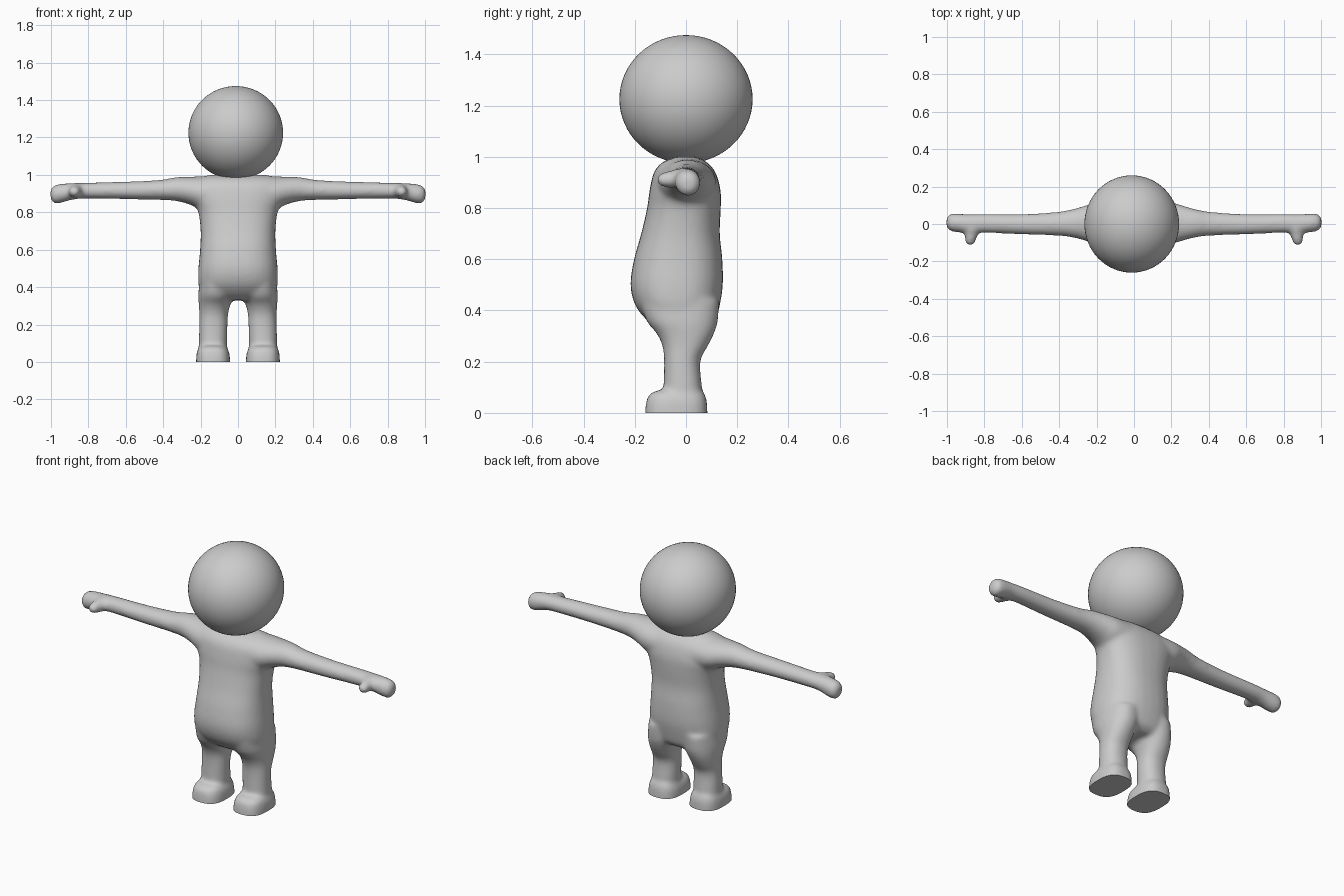
import bpy, bmesh, math
from mathutils import Vector

if "Cube" in bpy.data.objects:
    bpy.data.objects.remove(bpy.data.objects["Cube"])

grey = bpy.data.materials.new("soft_grey")
grey.diffuse_color = (0.6, 0.6, 0.6, 1)
grey.use_nodes = True
grey.node_tree.nodes["Principled BSDF"].inputs["Base Color"].default_value = grey.diffuse_color
RING = 32


def spline(keys, steps=5):
    """Catmull-Rom interpolation through the key sections."""
    out = []
    for i in range(len(keys) - 1):
        p = [keys[max(0, min(len(keys) - 1, i + k))] for k in (-1, 0, 1, 2)]
        for s in range(steps):
            t = s / steps
            out.append([0.5 * (2 * b + (c - a) * t + (2 * a - 5 * b + 4 * c - d) * t * t
                               + (3 * b - a - 3 * c + d) * t ** 3) for a, b, c, d in zip(*p)])
    return out + [list(keys[-1])]


def loft(bm, keys, axis, power=2.0):
    """Closed tube; each key is (position, u_min, u_max, v_min, v_max)."""
    rings = []
    for pos, u0, u1, v0, v1 in spline(keys):
        ring = []
        for k in range(RING):
            a = 2 * math.pi * k / RING
            c, s = math.cos(a), math.sin(a)
            u = (u0 + u1) / 2 + (u1 - u0) / 2 * math.copysign(abs(c) ** (2 / power), c)
            v = (v0 + v1) / 2 + (v1 - v0) / 2 * math.copysign(abs(s) ** (2 / power), s)
            ring.append(bm.verts.new((u, v, pos) if axis == "z" else (pos, u, v)))
        rings.append(ring)
    for a, b in zip(rings, rings[1:]):
        for k in range(RING):
            bm.faces.new((a[k], a[(k + 1) % RING], b[(k + 1) % RING], b[k]))
    bm.faces.new(rings[0][::-1])
    bm.faces.new(rings[-1])


body = bmesh.new()

# Torso: x range, then y range at each height
loft(body, [(0.33, -0.16, 0.16, -0.10, 0.08), (0.36, -0.195, 0.195, -0.15, 0.115),
            (0.42, -0.212, 0.212, -0.198, 0.132), (0.50, -0.212, 0.212, -0.217, 0.144),
            (0.60, -0.203, 0.203, -0.203, 0.142), (0.70, -0.200, 0.200, -0.175, 0.132),
            (0.80, -0.212, 0.212, -0.152, 0.136), (0.87, -0.24, 0.24, -0.142, 0.135),
            (0.94, -0.25, 0.25, -0.125, 0.115), (0.98, -0.22, 0.22, -0.09, 0.08),
            (1.0, -0.15, 0.15, -0.04, 0.04)], "z", 2.4)

for side in (1, -1):
    # Arm with mitten hand: y range, then z range along x
    arm = [(0.10, -0.125, 0.12, 0.80, 0.995), (0.20, -0.107, 0.115, 0.815, 0.992),
           (0.26, -0.09, 0.099, 0.842, 0.990), (0.33, -0.072, 0.079, 0.860, 0.988),
           (0.42, -0.062, 0.064, 0.866, 0.973), (0.60, -0.056, 0.053, 0.870, 0.964),
           (0.80, -0.047, 0.053, 0.873, 0.959), (0.88, -0.05, 0.052, 0.868, 0.957),
           (0.94, -0.045, 0.056, 0.852, 0.953), (0.975, -0.04, 0.056, 0.846, 0.947),
           (0.995, -0.028, 0.045, 0.858, 0.935), (1.003, -0.01, 0.025, 0.88, 0.915)]
    loft(body, [(side * k[0], *k[1:]) for k in arm], "x")

    # Thumb
    for i in range(6):
        t = i / 5
        ball = bmesh.ops.create_icosphere(body, subdivisions=2, radius=0.043 - 0.012 * t)
        bmesh.ops.translate(body, verts=ball["verts"],
                            vec=(side * (0.865 + 0.01 * t), -0.02 - 0.065 * t, 0.915 - 0.005 * t))

    # Leg: x range, then y range at each height
    leg = [(0.03, 0.06, 0.21, -0.09, 0.06), (0.10, 0.058, 0.21, -0.088, 0.062),
           (0.20, 0.056, 0.207, -0.086, 0.056), (0.26, 0.052, 0.207, -0.092, 0.085),
           (0.31, 0.04, 0.21, -0.115, 0.110), (0.36, 0.02, 0.212, -0.155, 0.125),
           (0.44, 0.02, 0.205, -0.18, 0.13)]
    # Foot, running below the floor so the sole can be cut flat
    foot = [(-0.06, 0.042, 0.224, -0.160, 0.084), (0.0, 0.042, 0.224, -0.160, 0.084),
            (0.04, 0.045, 0.222, -0.156, 0.082), (0.07, 0.055, 0.214, -0.145, 0.075),
            (0.088, 0.075, 0.195, -0.115, 0.062)]
    for keys, power in ((leg, 2.2), (foot, 2.8)):
        loft(body, [(k[0], *sorted((side * k[1], side * k[2])), k[3], k[4]) for k in keys],
             "z", power)

bmesh.ops.recalc_face_normals(body, faces=body.faces)
mesh = bpy.data.meshes.new("body")
body.to_mesh(mesh)
body.free()
body_obj = bpy.data.objects.new("body", mesh)
bpy.context.collection.objects.link(body_obj)

# Fuse the parts into one soft skin
remesh = body_obj.modifiers.new("fuse", "REMESH")
remesh.mode = "VOXEL"
remesh.voxel_size = 0.01
soften = body_obj.modifiers.new("soften", "SMOOTH")
soften.factor = 0.5
soften.iterations = 14
bpy.context.view_layer.update()
skin = bpy.data.meshes.new_from_object(
    body_obj.evaluated_get(bpy.context.evaluated_depsgraph_get()))
body_obj.modifiers.clear()
body_obj.data = skin

# Cut the soles flat on the floor
bm = bmesh.new()
bm.from_mesh(skin)
cut = bmesh.ops.bisect_plane(bm, geom=bm.verts[:] + bm.edges[:] + bm.faces[:], dist=1e-5,
                             plane_co=(0, 0, 0), plane_no=(0, 0, 1), clear_inner=True)
rim = [e for e in cut["geom_cut"] if isinstance(e, bmesh.types.BMEdge)]
bmesh.ops.holes_fill(bm, edges=rim, sides=0)
bm.to_mesh(skin)
bm.free()

# Head
bpy.ops.mesh.primitive_uv_sphere_add(segments=64, ring_count=32, radius=1,
                                     location=(-0.012, 0, 1.225))
head = bpy.context.object
head.name = "head"
head.scale = (0.253, 0.26, 0.25)

for obj in (body_obj, head):
    obj.data.materials.clear()
    obj.data.materials.append(grey)
    bpy.ops.object.select_all(action="DESELECT")
    obj.select_set(True)
    bpy.context.view_layer.objects.active = obj
    bpy.ops.object.shade_smooth_by_angle(angle=math.radians(50))
